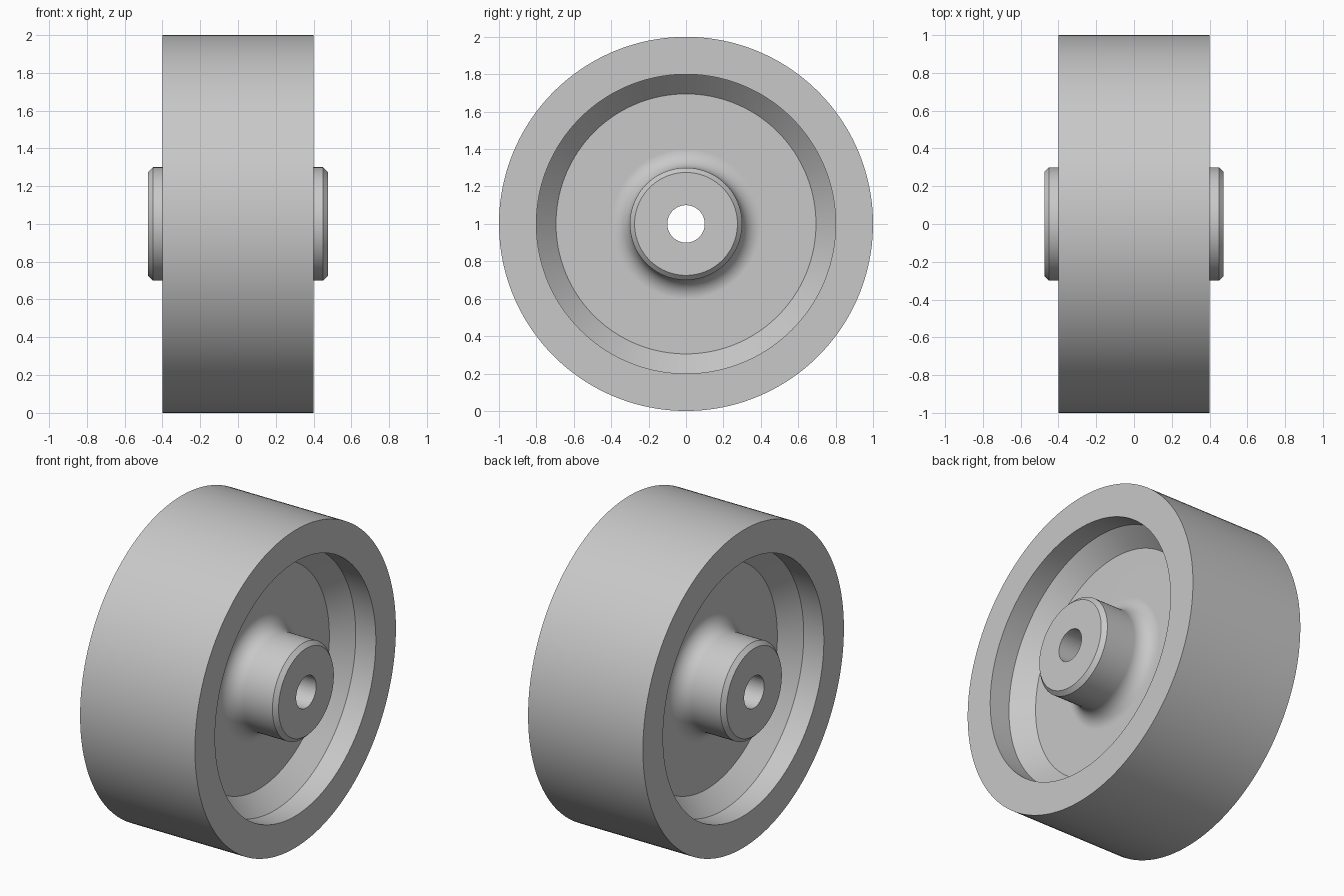
import bpy
import bmesh
from math import cos, sin, pi, radians
from mathutils import Matrix, Vector

SEGMENTS = 160
AXLE_HEIGHT = 1.0

cube = bpy.data.objects.get("Cube")
if cube:
    bpy.data.objects.remove(cube, do_unlink=True)


def make_material(name, rgb):
    mat = bpy.data.materials.new(name)
    mat.use_nodes = True
    color = (*rgb, 1.0)
    mat.diffuse_color = color
    mat.node_tree.nodes["Principled BSDF"].inputs["Base Color"].default_value = color
    return mat


def lathe_x(name, profile, mat):
    """Revolve a closed (x, radius) profile around the horizontal axle."""
    bm = bmesh.new()
    verts = [bm.verts.new((x, 0, r)) for x, r in profile]
    edges = [bm.edges.new((a, b)) for a, b in zip(verts, verts[1:] + verts[:1])]
    bmesh.ops.spin(bm, geom=verts + edges, cent=(0, 0, 0), axis=(1, 0, 0),
                   angle=2 * pi, steps=SEGMENTS)
    bmesh.ops.remove_doubles(bm, verts=bm.verts, dist=0.0001)
    bmesh.ops.recalc_face_normals(bm, faces=bm.faces)
    bmesh.ops.transform(bm, verts=bm.verts,
                        matrix=Matrix.Translation(Vector((0, 0, AXLE_HEIGHT))))
    mesh = bpy.data.meshes.new(name)
    bm.to_mesh(mesh)
    bm.free()
    mesh.materials.append(mat)
    obj = bpy.data.objects.new(name, mesh)
    bpy.context.collection.objects.link(obj)
    return obj


# Half section, from the tread inwards to the axle bore
tread_and_rim = [(0.4, 1.0), (0.4, 0.8), (0.26, 0.8), (0.15, 0.695)]

# Rounded fillet joining the web to the hub
FILLET, FILLET_STEPS = 0.1, 12
angles = [pi / 2 * i / FILLET_STEPS for i in range(FILLET_STEPS + 1)]
fillet = [(0.25 - FILLET * cos(a), 0.4 - FILLET * sin(a)) for a in angles]

# Bevelled hub end and bore
hub = [(0.45, 0.3), (0.475, 0.275), (0.475, 0.1)]

half = tread_and_rim + fillet + hub
section = half + [(-x, r) for x, r in reversed(half)]

wheel = lathe_x("wheel", section, make_material("light grey", (0.58, 0.58, 0.58)))

# Smooth round surfaces, crisp corners, flat web and faces
bpy.ops.object.select_all(action='DESELECT')
wheel.select_set(True)
bpy.context.view_layer.objects.active = wheel
bpy.ops.object.shade_smooth_by_angle(angle=radians(25))
normals = wheel.modifiers.new("flat_face_normals", 'WEIGHTED_NORMAL')
normals.keep_sharp = True
